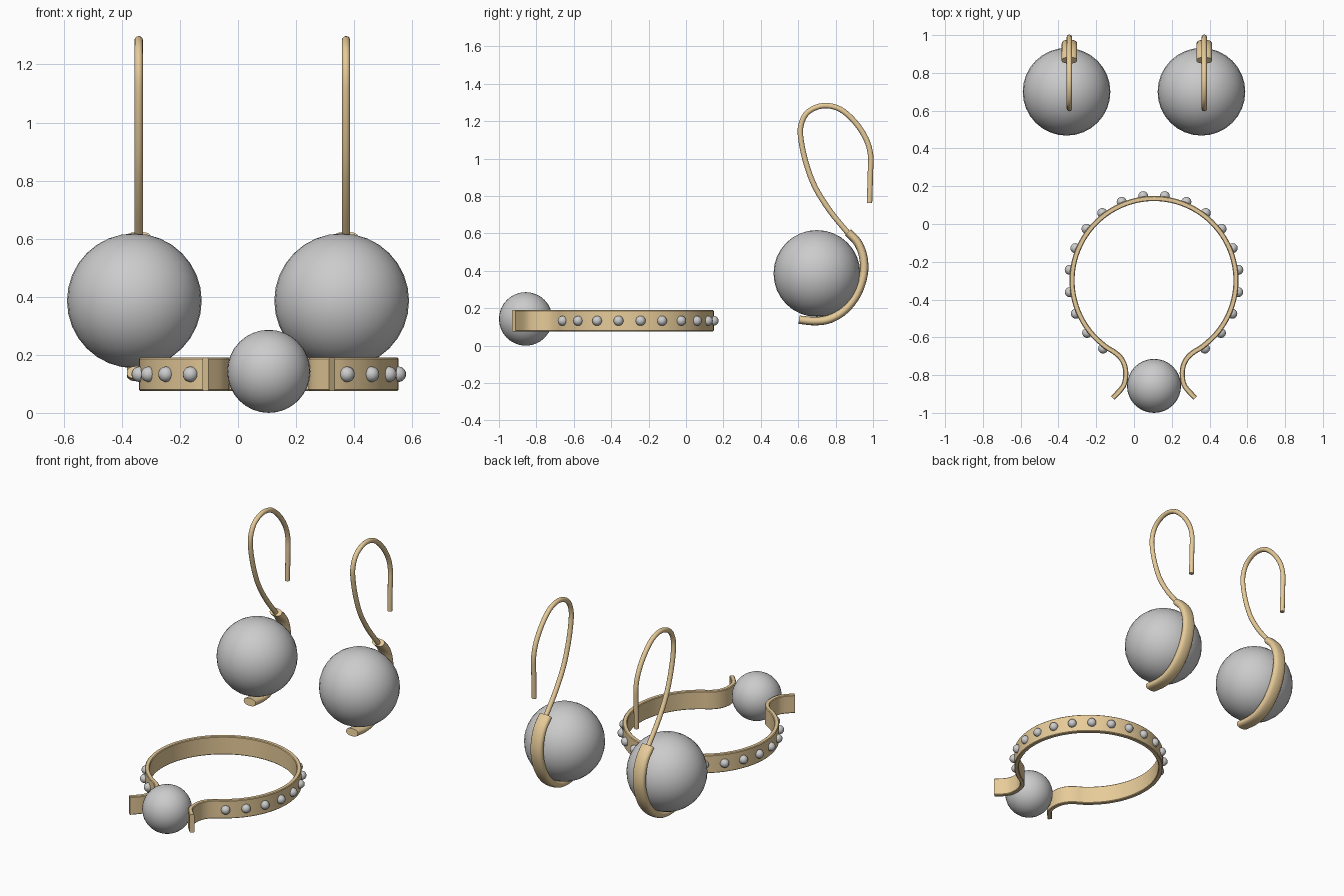
import bpy, bmesh, math
from mathutils import Vector

if "Cube" in bpy.data.objects:
    bpy.data.objects.remove(bpy.data.objects["Cube"])

gold = bpy.data.materials.new("gold")
gold.diffuse_color = (0.80, 0.60, 0.32, 1)
gold.use_nodes = True
gold.node_tree.nodes["Principled BSDF"].inputs["Base Color"].default_value = gold.diffuse_color


def finish(bm, name, mat=None, angle=40):
    bmesh.ops.recalc_face_normals(bm, faces=bm.faces)
    me = bpy.data.meshes.new(name)
    bm.to_mesh(me)
    bm.free()
    ob = bpy.data.objects.new(name, me)
    bpy.context.collection.objects.link(ob)
    if mat:
        me.materials.append(mat)
    bpy.ops.object.select_all(action='DESELECT')
    ob.select_set(True)
    bpy.context.view_layer.objects.active = ob
    bpy.ops.object.shade_smooth_by_angle(angle=math.radians(angle))
    return ob


def smooth_path(pts, steps):
    """Catmull-Rom curve through 2D points."""
    p = [Vector(q) for q in pts]
    p = [2 * p[0] - p[1]] + p + [2 * p[-1] - p[-2]]
    out = []
    for a, b, c, d in zip(p, p[1:], p[2:], p[3:]):
        for i in range(steps):
            t = i / steps
            out.append(0.5 * (2 * b + (c - a) * t + (2 * a - 5 * b + 4 * c - d) * t * t
                              + (3 * b - a - 3 * c + d) * t ** 3))
    return out + [p[-2]]


def sweep(name, path, profile, place):
    """Sweep (in-plane, out-of-plane) profile along a planar path with capped ends."""
    bm = bmesh.new()
    rings = []
    for i, p in enumerate(path):
        t = (path[min(i + 1, len(path) - 1)] - path[max(i - 1, 0)]).normalized()
        n = Vector((-t.y, t.x))
        rings.append([bm.verts.new(place(p + n * u, v)) for u, v in profile])
    k = len(profile)
    for r, s in zip(rings, rings[1:]):
        for j in range(k):
            bm.faces.new((r[j], r[(j + 1) % k], s[(j + 1) % k], s[j]))
    bm.faces.new(rings[0])
    bm.faces.new(rings[-1])
    return finish(bm, name, gold)


def oval(a, b, n, power=2.0):
    pts = []
    for i in range(n):
        c, s = math.cos(2 * math.pi * i / n), math.sin(2 * math.pi * i / n)
        pts.append((math.copysign(a * abs(c) ** (2 / power), c),
                    math.copysign(b * abs(s) ** (2 / power), s)))
    return pts


def ball(name, loc, r, seg=32, rings=16):
    bm = bmesh.new()
    bmesh.ops.create_uvsphere(bm, u_segments=seg, v_segments=rings, radius=r)
    bmesh.ops.translate(bm, verts=bm.verts, vec=loc)
    return finish(bm, name)


# Earrings: pearl, ear wire and cradle, in the y-z plane
wire = [(.868, .605), (.77, .725), (.69, .853), (.642, .981), (.615, 1.104), (.615, 1.185),
        (.652, 1.254), (.733, 1.288), (.823, 1.27), (.904, 1.2), (.963, 1.11),
        (.987, 1.024), (.986, .933), (.981, .767)]
cradle = [(.866, .612), (.92, .553), (.949, .473), (.949, .382), (.914, .28),
          (.85, .197), (.77, .148), (.69, .136), (.604, .144)]
for side, x in (("left", -0.357), ("right", 0.357)):
    ball(side + "_earring_pearl", (x, 0.70, 0.391), 0.232)
    place = lambda p, v, x=x + 0.015: (x + v, p.x, p.y)
    sweep(side + "_ear_wire", smooth_path(wire, 4), oval(.0145, .0145, 12), place)
    sweep(side + "_pearl_cradle", smooth_path(cradle, 4), oval(.0225, .041, 20, 2.5), place)

# Ring band: open circle whose ends flare outward around the pearl
cx, cy, R, zc = 0.106, -0.299, 0.434, 0.138
end = [(.211, -.378), (.175, -.411), (.154, -.455), (.150, -.505), (.163, -.56), (.218, -.622)]
arc = [(R * math.sin(math.radians(a)), R * math.cos(math.radians(a)))
       for a in range(-144, 145, 12)]
half = [(-x, y) for x, y in reversed(end)]
band_path = [q + Vector((cx, cy)) for q in smooth_path(half + arc + end, 3)]
t, h, c = 0.0135, 0.057, 0.004
band = [(t, h - c), (t - c, h), (c - t, h), (-t, h - c),
        (-t, c - h), (c - t, -h), (t - c, -h), (t, c - h)]
sweep("ring_band", band_path, band, lambda p, v: (p.x, p.y, zc + v))

# Ring pearl and the row of small beads on the band
ball("ring_pearl", (cx, -0.857, 0.143 + 0.005), 0.143)
for s in (-1, 1):
    for k in range(10):
        a = math.radians(7.3 + 15.1 * k) * s
        ball("band_bead", (cx + .45 * math.sin(a), cy + .45 * math.cos(a), zc), .0265, 16, 10)

# Settle the model exactly on the ground
bpy.context.view_layer.update()
low = min(v.co.z for o in bpy.data.objects for v in o.data.vertices)
for o in bpy.data.objects:
    o.location.z -= low
